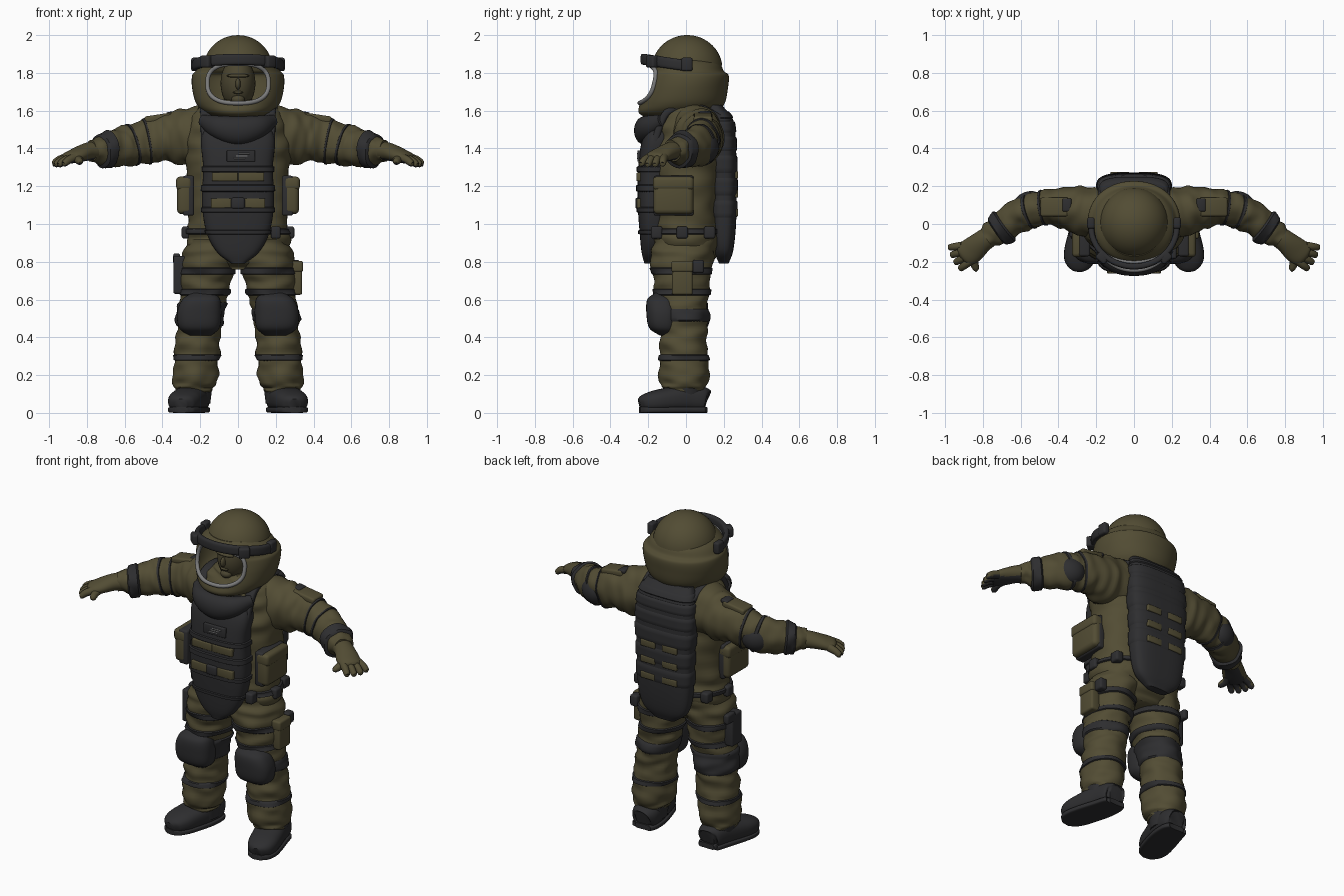
import bpy, bmesh, math
from math import sin, cos, pi
from mathutils import Vector, Matrix, noise

if "Cube" in bpy.data.objects:
    bpy.data.objects.remove(bpy.data.objects["Cube"])


def material(name, *rgb):
    m = bpy.data.materials.new(name)
    m.use_nodes = True
    m.diffuse_color = (*rgb, 1)
    bsdf = m.node_tree.nodes["Principled BSDF"]
    bsdf.inputs["Base Color"].default_value = (*rgb, 1)
    bsdf.inputs["Roughness"].default_value = 0.8
    return m


OLIVE = material("olive fabric", .085, .073, .034)
DARK = material("charcoal padding", .027, .027, .029)
GREY = material("grey visor rim", .2, .2, .2)
SKIN = material("shaded face", .07, .06, .03)
made = []


def finish(name, bm, *mats):
    mesh = bpy.data.meshes.new(name)
    bm.to_mesh(mesh)
    bm.free()
    for m in mats:
        mesh.materials.append(m)
    ob = bpy.data.objects.new(name, mesh)
    bpy.context.collection.objects.link(ob)
    made.append(ob)


def sample(ctrl, t):
    """Smooth interpolation of control rings at index t."""
    i = min(int(t), len(ctrl) - 2)
    f = t - i
    b, c = Vector(ctrl[i]), Vector(ctrl[i + 1])
    a = Vector(ctrl[i - 1]) if i else 2 * b - c
    d = Vector(ctrl[i + 2]) if i + 2 < len(ctrl) else 2 * c - b
    m0, m1 = (c - a) / 2, (d - b) / 2
    return b + f * m0 + f * f * (3 * (c - b) - 2 * m0 - m1) + f ** 3 * (2 * (b - c) + m0 + m1)


def loft(name, ctrl, *mats, t0=0, t1=None, grow=0, power=2, fold=0, level=True,
         side=1, segs=40, steps=8, hole=None, under=None):
    """Skin rings of (x, y, z, radius, radius); grow makes a raised band."""
    t1 = len(ctrl) - 1 if t1 is None else t1
    n = max(6, int((t1 - t0) * steps))
    bm = bmesh.new()
    rings = []
    for k in range(n + 1):
        t = t0 + (t1 - t0) * k / n
        r = sample(ctrl, t)
        centre = Vector(r[:3])
        u, v = Vector((1, 0, 0)), Vector((0, 1, 0))
        if not level:
            last = len(ctrl) - 1
            ahead = sample(ctrl, min(t + .05, last))
            back = sample(ctrl, max(t - .05, 0))
            tan = Vector((ahead - back)[:3]).normalized()
            u = tan.cross(Vector((0, 0, 1))).normalized()
            v = u.cross(tan)
        g = -.004 if grow and k in (0, n) else grow
        ring = []
        for j in range(segs):
            a = 2 * pi * j / segs
            c, s = cos(a), sin(a)
            w = g + fold * noise.noise(Vector((c * 1.3, s * 1.3, t * 2.2)))
            p = centre + u * (math.copysign(abs(c) ** (2 / power), c) * max(r[3] + w, .002))
            p += v * (math.copysign(abs(s) ** (2 / power), s) * max(r[4] + w, .002))
            ring.append(bm.verts.new((p.x * side, p.y, p.z)))
        rings.append(ring)
    for lo, hi in zip(rings, rings[1:]):
        for j in range(segs):
            q = (j + 1) % segs
            bm.faces.new((lo[j], lo[q], hi[q], hi[j]))
    bm.faces.new(rings[0])
    bm.faces.new(rings[-1])
    bmesh.ops.recalc_face_normals(bm, faces=bm.faces)
    if hole:
        gone = [f for f in bm.faces if hole(f.calc_center_median())]
        bmesh.ops.delete(bm, geom=gone, context='FACES')
    if under:
        for f in bm.faces:
            f.material_index = int(f.normal.z < under)
    finish(name, bm, *mats)


def box(name, at, half, mat, side=1, bevel=.012, turn=0, tilt=0):
    bm = bmesh.new()
    bmesh.ops.create_cube(bm, size=2, matrix=Matrix.Diagonal((*half, 1)))
    bmesh.ops.bevel(bm, geom=bm.edges[:], offset=min(bevel, min(half) * .8), segments=3,
                    profile=.5, affect='EDGES')
    x, y, z = at
    bm.transform(Matrix.Translation((x * side, y, z)) @ Matrix.Rotation(turn * side, 4, 'Z')
                 @ Matrix.Rotation(tilt * side, 4, 'Y'))
    finish(name, bm, mat)


def ball(name, at, radii, mat, side=1, turn=0, floor=None):
    bm = bmesh.new()
    bmesh.ops.create_uvsphere(bm, u_segments=48, v_segments=32, radius=1)
    x, y, z = at
    bm.transform(Matrix.Translation((x * side, y, z)) @ Matrix.Rotation(turn * side, 4, 'Z')
                 @ Matrix.Diagonal((*radii, 1)))
    if floor:
        bmesh.ops.bisect_plane(bm, geom=bm.verts[:] + bm.edges[:] + bm.faces[:],
                               plane_co=(0, 0, floor), plane_no=(0, 0, -1), clear_outer=True)
    finish(name, bm, mat)


# Torso and belt
torso = [(0, -.01, .76, .15, .1), (0, -.01, .82, .24, .16), (0, 0, .92, .275, .18),
         (0, 0, 1.02, .265, .18), (0, .01, 1.2, .265, .185), (0, .01, 1.36, .28, .185),
         (0, .02, 1.5, .27, .18), (0, .02, 1.61, .21, .15), (0, .02, 1.66, .12, .12)]
loft("jacket", torso, OLIVE, fold=.016, power=2.3, segs=64)
loft("belt", torso, DARK, t0=2.25, t1=2.65, grow=.01, fold=.016, power=2.3, segs=64)

# Chest plate with webbing
chest = [(0, -.19, .79, .035, .03), (0, -.185, .85, .11, .05), (0, -.175, .95, .165, .07),
         (0, -.17, 1.1, .19, .085), (0, -.165, 1.3, .185, .088), (0, -.15, 1.45, .195, .08),
         (0, -.12, 1.56, .15, .05)]
loft("chest_plate", chest, DARK, power=3, segs=64)
for t in (1.95, 2.75, 3.35, 3.85):
    loft("chest_strap", chest, DARK, t0=t, t1=t + .2, grow=.008, power=3)
for x in (-.07, .07):
    box("upper_webbing", (x, -.244, 1.25), (.069, .018, .023), OLIVE, bevel=.005)
for x in (-.09, .09):
    box("lower_webbing", (x, -.24, 1.11), (.054, .021, .026), OLIVE, bevel=.005)
box("centre_clip", (0, -.25, 1.11), (.036, .018, .03), DARK)
box("chest_tag", (.015, -.245, 1.36), (.075, .012, .03), DARK, bevel=.005)
for dz in (-.012, 0, .012):
    box("tag_stripe", (.02 + dz, -.257, 1.36 + dz), (.03, .002, .003), GREY)
collar = [(-.19, -.13, 1.55, .025, .03), (-.11, -.2, 1.515, .05, .06), (0, -.22, 1.495, .055, .075),
          (.11, -.2, 1.515, .05, .06), (.19, -.13, 1.55, .025, .03)]
loft("throat_guard", collar, DARK, level=False)

# Back plate of overlapping segments
spine = [(0, .2, .79, .07, .025), (0, .2, .86, .15, .05), (0, .2, 1, .18, .065),
         (0, .2, 1.2, .185, .068), (0, .195, 1.4, .195, .07), (0, .18, 1.55, .185, .07),
         (0, .15, 1.63, .15, .04)]
loft("back_plate", spine, DARK, power=3, segs=64)
for k in range(6):
    t = 2.15 + k * .58
    loft("back_segment", spine, DARK, t0=t, t1=t + .52, grow=.006, power=3, segs=64)
for z in (1.06, 1.16, 1.26):
    for x in (-.075, .075):
        box("back_webbing", (x, .26, z), (.05, .016, .02), OLIVE, bevel=.005)

# Helmet: dome, wide collar shell with face opening, rim
shell = [(0, (y2 - y1) / 2, z, rx, (y1 + y2) / 2) for z, rx, y1, y2 in
         ((1.555, .1, .2, .06), (1.59, .175, .25, .16), (1.64, .222, .243, .205),
          (1.72, .243, .222, .222), (1.785, .243, .205, .226), (1.81, .225, .2, .2),
          (1.85, .2, .2, .18), (1.89, .15, .17, .13))]


def in_opening(p):
    return p.y < 0 and abs(p.x / .163) ** 2.6 + abs((p.z - 1.745) / .104) ** 2.6 < 1


def shell_front(x, z):
    r = min((sample(shell, k / 40) for k in range(281)), key=lambda q: abs(q[2] - z))
    return r[1] - r[4] * max(0, 1 - abs(x / r[3]) ** 2.1) ** (1 / 2.1)


loft("helmet_shell", shell, OLIVE, power=2.1, segs=128, steps=12, hole=in_opening)
ball("helmet_dome", (0, .006, 1.82), (.184, .187, .18), OLIVE, floor=1.84)

curve = bpy.data.curves.new("visor_rim", 'CURVE')
curve.dimensions = '3D'
curve.bevel_depth = .012
curve.bevel_resolution = 3
line = curve.splines.new('POLY')
line.points.add(63)
line.use_cyclic_u = True
for k, pt in enumerate(line.points):
    a = 2 * pi * k / 64
    x = .162 * math.copysign(abs(cos(a)) ** .77, cos(a))
    z = 1.745 + .105 * math.copysign(abs(sin(a)) ** .77, sin(a))
    pt.co = (x, shell_front(x, z) - .002, z, 1)
curve.materials.append(GREY)
bpy.context.collection.objects.link(bpy.data.objects.new("visor_rim", curve))
brow = [(.228 * cos(a), -.01 - .215 * sin(a), 1.84 + .032 * sin(a), .016, .029)
        for a in (pi * k / 12 for k in range(13))]
loft("brow_band", brow, DARK, level=False, power=3, steps=4)

# Face inside the helmet
ball("head", (0, -.03, 1.745), (.092, .115, .14), SKIN)
ball("nose", (0, -.145, 1.742), (.014, .024, .03), SKIN)
ball("brow_ridge", (0, -.128, 1.785), (.06, .02, .011), SKIN)
ball("lips", (0, -.135, 1.697), (.026, .014, .008), SKIN)
ball("chin", (0, -.115, 1.66), (.035, .03, .025), SKIN)

leg = [(.12, -.01, .92, .145, .165), (.15, -.02, .82, .148, .165), (.165, -.025, .7, .135, .15),
       (.185, -.02, .6, .127, .138), (.2, -.01, .5, .12, .125), (.21, -.01, .4, .118, .124),
       (.222, -.01, .28, .12, .13), (.23, -.01, .16, .115, .125), (.235, -.005, .11, .09, .1)]
knee = [(.2, -.1, .41, .06, .04), (.205, -.12, .45, .107, .075), (.205, -.125, .53, .117, .085),
        (.195, -.13, .6, .1, .075), (.185, -.125, .635, .06, .04)]
boot = [(.225, .11, .065, .045, .05), (.226, .09, .07, .075, .068), (.24, 0, .078, .088, .076),
        (.268, -.1, .068, .09, .065), (.287, -.17, .06, .085, .057), (.296, -.22, .052, .065, .045),
        (.3, -.245, .045, .03, .03)]
arm = [(.18, .05, 1.475, .14, .15), (.3, .075, 1.46, .125, .145), (.4, .09, 1.45, .105, .12),
       (.5, .08, 1.435, .092, .114), (.6, .05, 1.41, .09, .105), (.7, -.02, 1.395, .08, .085),
       (.78, -.075, 1.388, .058, .056)]
palm = [(.74, -.05, 1.392, .055, .052), (.8, -.09, 1.382, .058, .047), (.86, -.14, 1.362, .068, .038),
        (.9, -.165, 1.35, .06, .03), (.915, -.175, 1.345, .03, .016)]

for side, tag in ((1, "left_"), (-1, "right_")):
    # Leg, straps, knee pad and boot
    loft(tag + "trouser_leg", leg, OLIVE, fold=.016, side=side)
    knee_wrap = (3.45, 4.2) if side > 0 else (3.1, 4.5)
    for t0, t1 in ((1.4, 1.75), (2.4, 2.8), knee_wrap, (5.75, 6.05)):
        loft(tag + "leg_strap", leg, DARK, t0=t0, t1=t1, grow=.007, fold=.016, side=side)
    loft(tag + "knee_pad", knee, DARK, power=2.6, side=side)
    loft(tag + "boot", boot, DARK, level=False, power=2.5, side=side)
    sole = [(x, y, .016, w + .001, .016) for x, y, z, w, h in boot]
    loft(tag + "sole", sole, DARK, level=False, power=5, side=side)
    loft(tag + "boot_shaft", [(.232, 0, .05, .085, .09), (.235, 0, .145, .1, .098)], DARK, side=side)

    # Sleeve, cuff, elbow pad and shoulder pocket
    loft(tag + "sleeve", arm, OLIVE, fold=.014, level=False, side=side)
    for t0, t1, g in ((2.75, 2.9, .005), (3.45, 3.65, .006), (4.75, 5.4, .014)):
        loft(tag + "arm_strap", arm, DARK, t0=t0, t1=t1, grow=g, fold=.014, level=False, side=side)
    ball(tag + "elbow_pad", (.56, .105, 1.405), (.085, .066, .08), DARK, side, turn=-.4)
    box(tag + "shoulder_pocket", (.42, .09, 1.56), (.075, .05, .02), OLIVE, side, tilt=.15)
    box(tag + "shoulder_tab", (.355, .1, 1.583), (.025, .035, .012), DARK, side, tilt=.15)

    # Glove with dark palm side
    loft(tag + "glove", palm, OLIVE, DARK, level=False, side=side, under=-.8)
    for k in range(4):
        f = k / 3
        base = Vector((.91 - .045 * f, -.115 - .08 * f, 1.352))
        tip = Vector((.982 - .057 * f, -.125 - .115 * f, 1.315))
        tip += (tip - base) * (.12 if k in (1, 2) else 0)
        mid = base.lerp(tip, .55) + Vector((0, 0, .006))
        end = base.lerp(tip, .92)
        finger = [(*base, .022, .024), (*mid, .02, .021), (*end, .016, .016), (*tip, .004, .004)]
        loft(tag + "finger", finger, OLIVE, DARK, level=False, side=side, segs=16, under=-.5)
    thumb = [(.815, -.12, 1.37, .027, .025), (.845, -.19, 1.345, .023, .022),
             (.838, -.235, 1.33, .018, .018), (.835, -.252, 1.325, .004, .004)]
    loft(tag + "thumb", thumb, OLIVE, DARK, level=False, side=side, segs=16, under=-.5)

    # Side pouch, belt pouches, shoulder strap, helmet hardware
    box(tag + "pouch_backing", (.262, -.065, 1.15), (.03, .106, .106), DARK, side)
    box(tag + "side_pouch", (.282, -.067, 1.148), (.041, .106, .096), OLIVE, side, .025)
    box(tag + "pouch_flap", (.286, -.067, 1.215), (.042, .108, .036), OLIVE, side, .02)
    for x, y in ((.272, -.02), (.23, .125)):
        box(tag + "belt_pouch", (x, y, .955), (.026, .03, .032), DARK, side)
    strap = [(.165, -.17, 1.42, .03, .02), (.17, -.1, 1.59, .03, .02), (.17, .04, 1.625, .03, .02),
             (.16, .18, 1.56, .03, .02)]
    loft(tag + "shoulder_strap", strap, DARK, level=False, power=3, side=side)
    box(tag + "ear_block", (.228, .005, 1.845), (.02, .03, .036), DARK, side)
    box(tag + "brow_block", (.165, -.175, 1.86), (.032, .028, .032), DARK, side, turn=.7)

# Front belt pouch and thigh pouch on the left, holster on the right
box("front_belt_pouch", (.2, -.155, .955), (.026, .03, .033), DARK)
box("thigh_pouch", (.308, -.02, .715), (.032, .055, .09), OLIVE)
box("thigh_pouch_flap", (.312, -.02, .775), (.033, .058, .03), OLIVE)
box("thigh_clip", (.3, .065, .775), (.025, .03, .035), DARK)
box("holster", (-.31, -.02, .73), (.032, .05, .1), DARK)
box("holster_grip", (-.325, .035, .815), (.018, .04, .03), DARK)

# Smooth shading with sharp edges kept
for ob in bpy.context.selected_objects:
    ob.select_set(False)
for ob in made:
    ob.select_set(True)
bpy.context.view_layer.objects.active = made[0]
bpy.ops.object.shade_smooth_by_angle(angle=math.radians(45))
